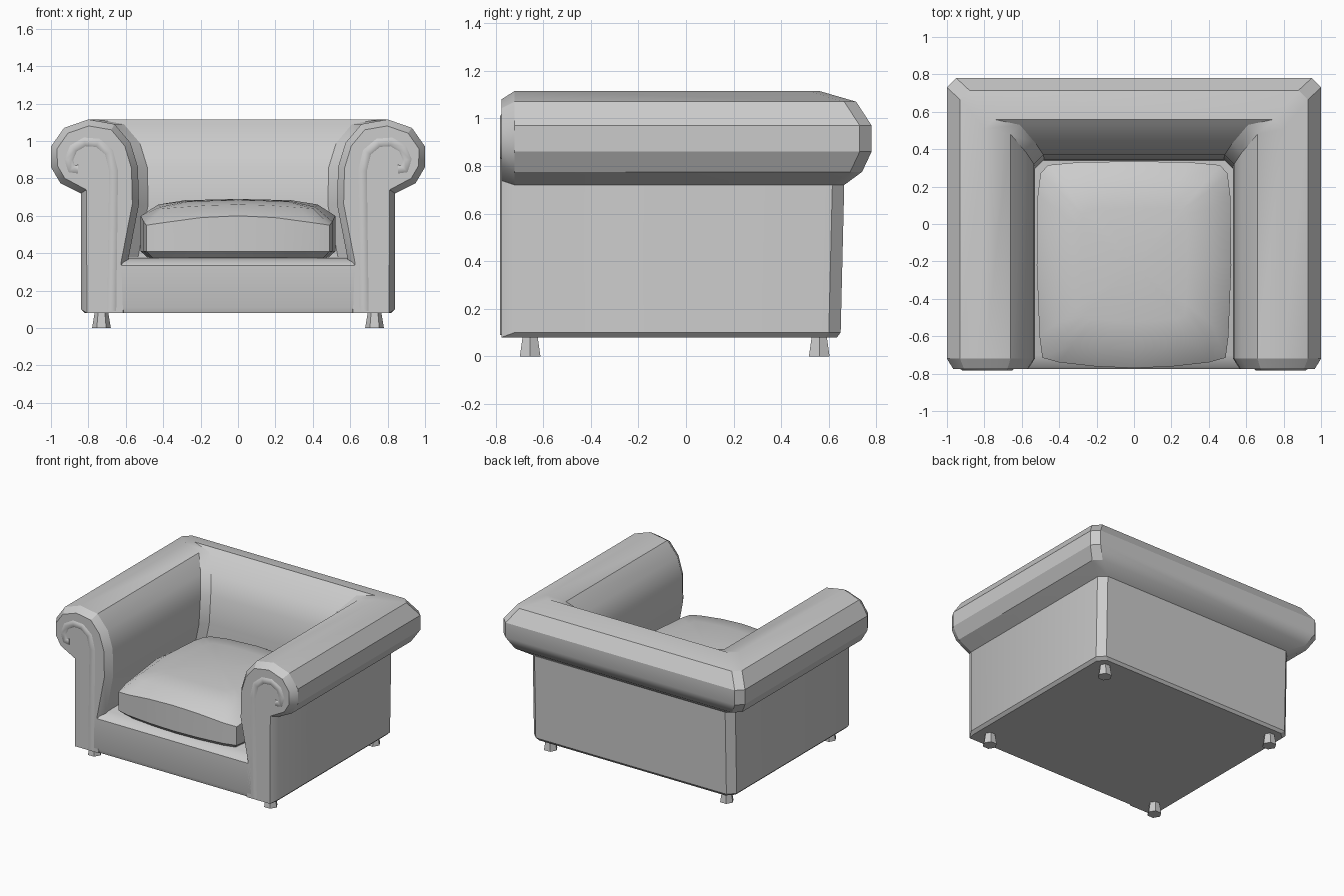
import bpy, bmesh, math

if "Cube" in bpy.data.objects:
    bpy.data.objects.remove(bpy.data.objects["Cube"])

fabric = bpy.data.materials.new("grey upholstery")
fabric.diffuse_color = (0.6, 0.6, 0.6, 1)
fabric.use_nodes = True
fabric.node_tree.nodes["Principled BSDF"].inputs["Base Color"].default_value = fabric.diffuse_color


def finish(name, bm, angle=30):
    bmesh.ops.recalc_face_normals(bm, faces=bm.faces[:])
    me = bpy.data.meshes.new(name)
    bm.to_mesh(me)
    bm.free()
    me.materials.append(fabric)
    ob = bpy.data.objects.new(name, me)
    bpy.context.collection.objects.link(ob)
    bpy.ops.object.select_all(action='DESELECT')
    ob.select_set(True)
    bpy.context.view_layer.objects.active = ob
    if angle:
        bpy.ops.object.shade_smooth_by_angle(angle=math.radians(angle))
    return ob


def loft(bm, rings, closed=True):
    """Join rings of points with quads, return the vertex rings."""
    vr = [[bm.verts.new(p) for p in r] for r in rings]
    for a, b in zip(vr, vr[1:]):
        n = len(a)
        for i in range(n if closed else n - 1):
            j = (i + 1) % n
            bm.faces.new((a[i], a[j], b[j], b[i]))
    return vr


# Arms and back: one rolled profile (arm x, back y, z) swept round a U
profile = [(0.59, 0.34, 0.08), (0.82, 0.635, 0.08), (0.84, 0.65, 0.10),
           (0.84, 0.665, 0.72), (0.95, 0.74, 0.775), (1.0, 0.78, 0.86),
           (1.0, 0.78, 0.97), (0.93, 0.715, 1.07), (0.80, 0.56, 1.115),
           (0.66, 0.53, 1.09), (0.575, 0.43, 0.99), (0.535, 0.37, 0.86),
           (0.53, 0.345, 0.66), (0.59, 0.34, 0.35)]
c, front = 0.05, -0.72
path = [lambda x, y: (-x, front), lambda x, y: (-x, y - c),
        lambda x, y: (-x + c, y), lambda x, y: (x - c, y),
        lambda x, y: (x, y - c), lambda x, y: (x, front)]
bm = bmesh.new()
rings = loft(bm, [[(*f(x, y), z) for x, y, z in profile] for f in path])
caps = [bm.faces.new(rings[0]), bm.faces.new(rings[-1])]
bmesh.ops.recalc_face_normals(bm, faces=bm.faces[:])
# Bevelled arm fronts
for cap in caps:
    bmesh.ops.inset_region(bm, faces=[cap], thickness=0.035, depth=0)
    for v in cap.verts:
        v.co.y = -0.775
        if v.co.z < 0.16:
            v.co.z = 0.08
finish("rolled_arms_and_back", bm)

# Raised scroll piping on each arm front
hook = [(0.675, 0.09), (0.665, 0.84), (0.69, 0.94), (0.75, 0.99), (0.82, 0.995),
        (0.88, 0.96), (0.905, 0.90), (0.89, 0.85), (0.855, 0.85)]
for side, s in (("left", -1), ("right", 1)):
    bm = bmesh.new()
    rows = []
    for i, (x, z) in enumerate(hook):
        a, b = hook[max(i - 1, 0)], hook[min(i + 1, len(hook) - 1)]
        dx, dz = b[0] - a[0], b[1] - a[1]
        k = 0.028 / math.hypot(dx, dz)
        nx, nz = -dz * k, dx * k
        if i == 0:
            nz = 0
        rows.append([(s * (x + t * nx), y, z + t * nz) for t, y in
                     ((-1, -0.772), (-0.5, -0.782), (0.5, -0.782), (1, -0.772))])
    vr = loft(bm, rows)
    bm.faces.new(vr[0])
    bm.faces.new(vr[-1])
    finish(side + "_arm_scroll", bm, 50)

# Base with front rail and seat deck
rail = [(-0.765, 0.08), (-0.775, 0.11), (-0.775, 0.335), (-0.76, 0.35),
        (-0.70, 0.375), (0.5, 0.38), (0.5, 0.08)]
bm = bmesh.new()
vr = loft(bm, [[(x, y, z) for y, z in rail] for x in (-0.65, 0.65)])
bm.faces.new(vr[0])
bm.faces.new(vr[1])
finish("base_and_front_rail", bm)

# Domed seat cushion: bulging outline in shrinking layers
half = [(0, -0.77), (0.2, -0.762), (0.4, -0.74), (0.49, -0.715), (0.505, -0.6),
        (0.52, -0.22), (0.515, 0.15), (0.50, 0.27), (0.46, 0.315), (0.3, 0.33), (0, 0.335)]
outline = half + [(-x, y) for x, y in half[-2:0:-1]]
cy = -0.22
layers = [(0.93, 0.375, 0), (1.0, 0.41, 0), (1.0, 0.60, 0.07),
          (0.82, 0.66, 0.03), (0.55, 0.683, 0.01)]   # scale, height, corner drop
bm = bmesh.new()
rings = [[(x * k, cy + (y - cy) * k,
           z - drop * (x / 0.52) ** 2 * ((y - cy) / 0.55) ** 2) for x, y in outline]
         for k, z, drop in layers]
vr = loft(bm, rings)
bm.faces.new(vr[0])
top = bm.verts.new((0, cy, 0.69))
for i in range(len(outline)):
    bm.faces.new((vr[-1][i], vr[-1][(i + 1) % len(outline)], top))
finish("seat_cushion", bm, 35)

# Flared feet
for fy, y in (("front", -0.655), ("back", 0.56)):
    for side, x in (("left", -0.73), ("right", 0.73)):
        bm = bmesh.new()
        vr = loft(bm, [[(x + r * math.cos(i * math.pi / 3), y + r * math.sin(i * math.pi / 3), z)
                        for i in range(6)] for r, z in ((0.05, 0), (0.036, 0.085))])
        bm.faces.new(vr[0])
        bm.faces.new(vr[1])
        finish(f"{fy}_{side}_foot", bm, 0)
